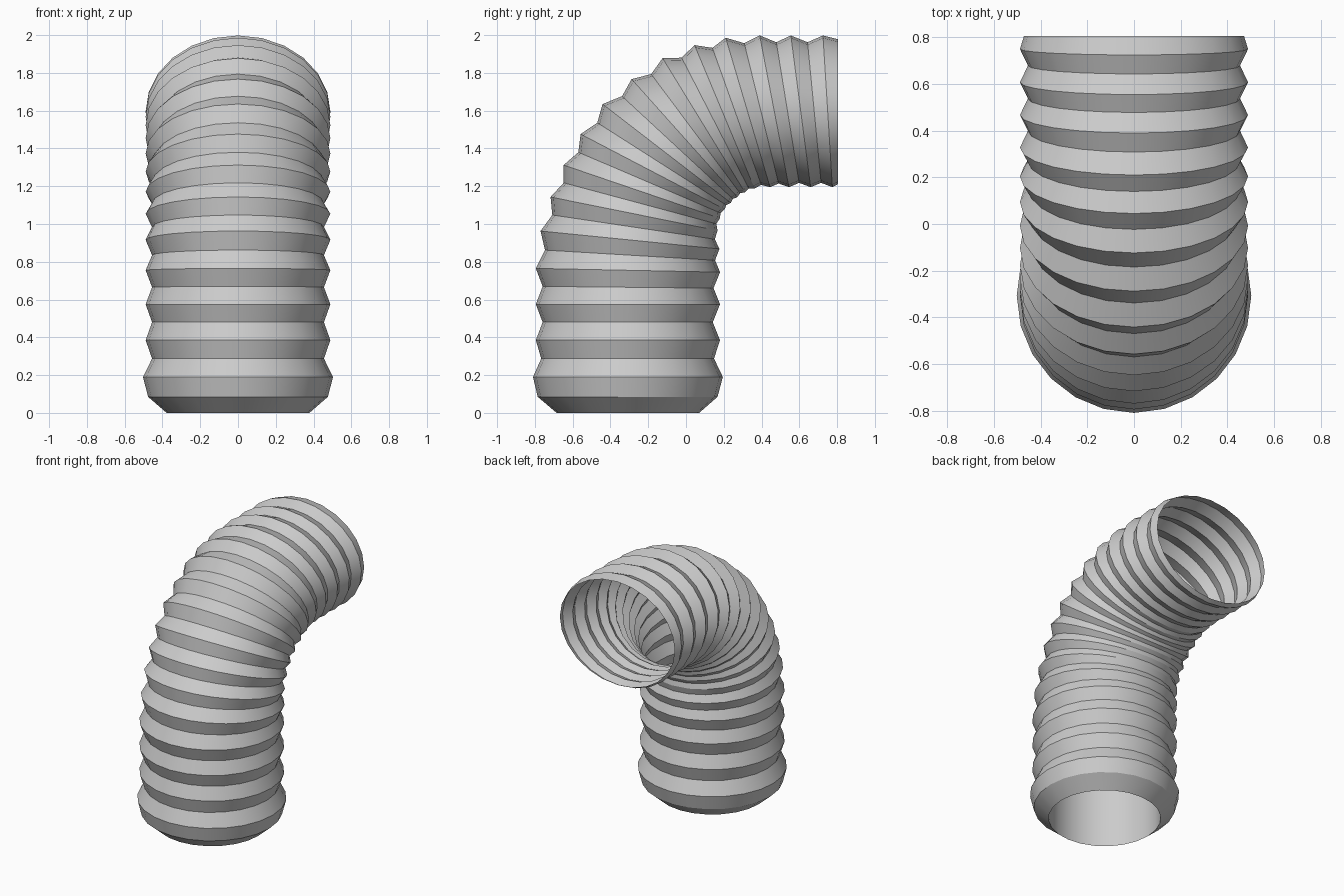
import bpy, bmesh, math
from mathutils import Vector

if "Cube" in bpy.data.objects:
    bpy.data.objects.remove(bpy.data.objects["Cube"])

SIDES = 24

# Fold ridges as (outer y, outer z, inner y, inner z) in the side plane
ridges = [(-.81, .19, .195, .19), (-.795, .385, .18, .385), (-.795, .575, .18, .575),
          (-.795, .765, .18, .745), (-.77, .963, .177, .868), (-.717, 1.143, .167, .965),
          (-.648, 1.312, .18, 1.03), (-.558, 1.476, .205, 1.078), (-.442, 1.635, .237, 1.112),
          (-.288, 1.767, .272, 1.142), (-.124, 1.878, .312, 1.168), (.045, 1.947, .363, 1.188),
          (.21, 1.986, .445, 1.195), (.39, 1.998, .545, 1.195), (.555, 1.998, .66, 1.195),
          (.725, 1.998, .775, 1.195)]


def section(outer, inner, half_x):
    """One elliptical cross-section through an outer and an inner point."""
    o, i = Vector((0, *outer)), Vector((0, *inner))
    c, axis = (o + i) / 2, (o - i) / 2
    return [c + axis * math.cos(a) + Vector((half_x * math.sin(a), 0, 0))
            for a in (2 * math.pi * k / SIDES for k in range(SIDES))]


def loft(name, sections):
    """Skin a list of cross-sections into an open tube."""
    bm = bmesh.new()
    rings = [[bm.verts.new(p) for p in s] for s in sections]
    for a, b in zip(rings, rings[1:]):
        for k in range(SIDES):
            n = (k + 1) % SIDES
            bm.faces.new((a[k], a[n], b[n], b[k]))
    bmesh.ops.recalc_face_normals(bm, faces=bm.faces)
    me = bpy.data.meshes.new(name)
    bm.to_mesh(me)
    bm.free()
    ob = bpy.data.objects.new(name, me)
    bpy.context.collection.objects.link(ob)
    bpy.ops.object.select_all(action='DESELECT')
    ob.select_set(True)
    bpy.context.view_layer.objects.active = ob
    bpy.ops.object.shade_smooth_by_angle(angle=math.radians(25))
    return ob


# Bellows: chamfered foot, alternating ridges and valleys, open end
secs = [section((-.685, 0), (.07, 0), .378), section((-.785, .085), (.167, .085), .476)]
for n, r in enumerate(ridges):
    secs.append(section(r[:2], r[2:], .503 if n == 0 else .489))
    if n + 1 < len(ridges):
        m = [(a + b) / 2 for a, b in zip(r, ridges[n + 1])]
        o, i = Vector(m[:2]), Vector(m[2:])
        d = (i - o).normalized()
        pitch = (Vector(ridges[n + 1][2:]) - Vector(r[2:])).length
        secs.append(section(o + d * .036, i - d * min(.04, pitch * .2), .455))
secs.append(section((.806, 1.978), (.806, 1.212), .472))
loft("bellows_hose", secs)

# Smooth sleeve inside the foot opening
loft("inner_sleeve", [section((-.685, z), (.07, z), .378) for z in (0, .5)])
